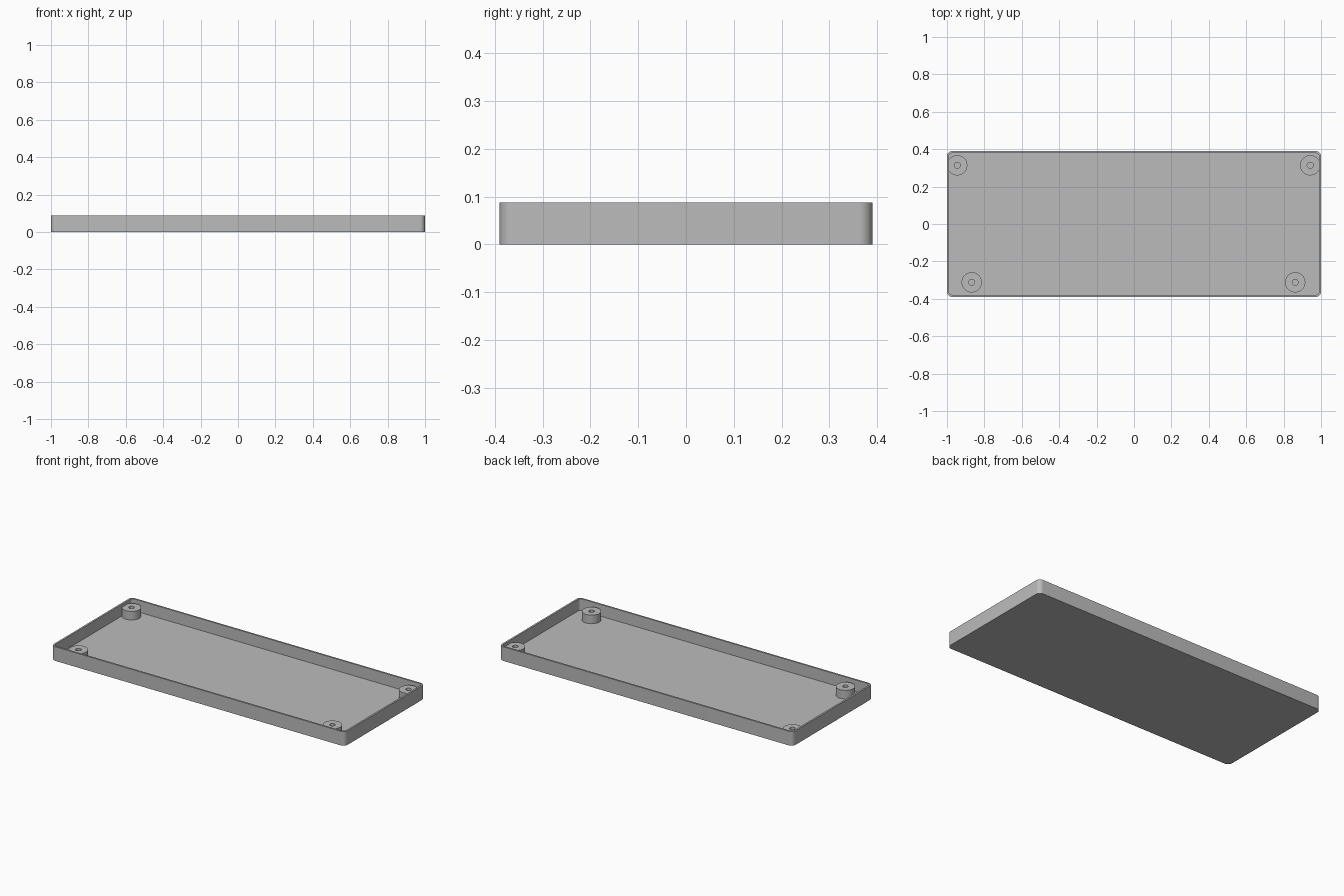
import bpy
import bmesh
from math import cos, sin, pi

if "Cube" in bpy.data.objects:
    bpy.data.objects.remove(bpy.data.objects["Cube"])

HALF_X, HALF_Y, HEIGHT = 1.0, 0.39, 0.087
WALL, FLOOR, CORNER = 0.011, 0.015, 0.028
POST_TOP, POST_R, HOLE_R = 0.068, 0.054, 0.016

grey = bpy.data.materials.new("plain grey")
grey.use_nodes = True
colour = (0.5, 0.5, 0.5, 1)
grey.diffuse_color = colour
grey.node_tree.nodes["Principled BSDF"].inputs["Base Color"].default_value = colour


def rounded_loop(bm, inset, z, steps=8):
    """Rounded rectangle of vertices, shrunk by inset."""
    r = CORNER - inset
    cx, cy = HALF_X - CORNER, HALF_Y - CORNER
    verts = []
    for quarter, (sx, sy) in enumerate([(1, 1), (-1, 1), (-1, -1), (1, -1)]):
        for i in range(steps + 1):
            a = (quarter + i / steps) * pi / 2
            verts.append(bm.verts.new((sx * cx + r * cos(a), sy * cy + r * sin(a), z)))
    return verts


def circle_loop(bm, r, z, count=40):
    angles = [2 * pi * i / count for i in range(count)]
    return [bm.verts.new((r * cos(a), r * sin(a), z)) for a in angles]


def skin(name, bm, loops, location=(0, 0, 0)):
    """Bridge successive loops, cap both ends and make the object."""
    for low, high in zip(loops, loops[1:]):
        for i in range(len(low)):
            j = (i + 1) % len(low)
            bm.faces.new((low[i], low[j], high[j], high[i]))
    bm.faces.new(loops[0][::-1])
    bm.faces.new(loops[-1])
    bmesh.ops.recalc_face_normals(bm, faces=bm.faces[:])
    mesh = bpy.data.meshes.new(name)
    bm.to_mesh(mesh)
    bm.free()
    mesh.materials.append(grey)
    obj = bpy.data.objects.new(name, mesh)
    obj.location = location
    bpy.context.collection.objects.link(obj)
    bpy.ops.object.select_all(action="DESELECT")
    obj.select_set(True)
    bpy.context.view_layer.objects.active = obj
    bpy.ops.object.shade_smooth_by_angle(angle=pi / 6)
    return obj


# Shallow tray: outer wall, rim, inner wall and floor
bm = bmesh.new()
skin("tray", bm, [rounded_loop(bm, inset, z) for inset, z in
                  [(0, 0), (0, HEIGHT), (WALL, HEIGHT), (WALL, FLOOR)]])

# Screw posts with blind holes, set wider apart at the back
posts = {"back_right_post": (-0.945, 0.314), "back_left_post": (0.942, 0.314),
         "front_right_post": (-0.868, -0.312), "front_left_post": (0.862, -0.312)}
for name, (x, y) in posts.items():
    bm = bmesh.new()
    loops = [circle_loop(bm, r, z) for r, z in
             [(POST_R, FLOOR / 2), (POST_R, POST_TOP), (HOLE_R, POST_TOP), (HOLE_R, FLOOR)]]
    skin(name, bm, loops, (x, y, 0))
